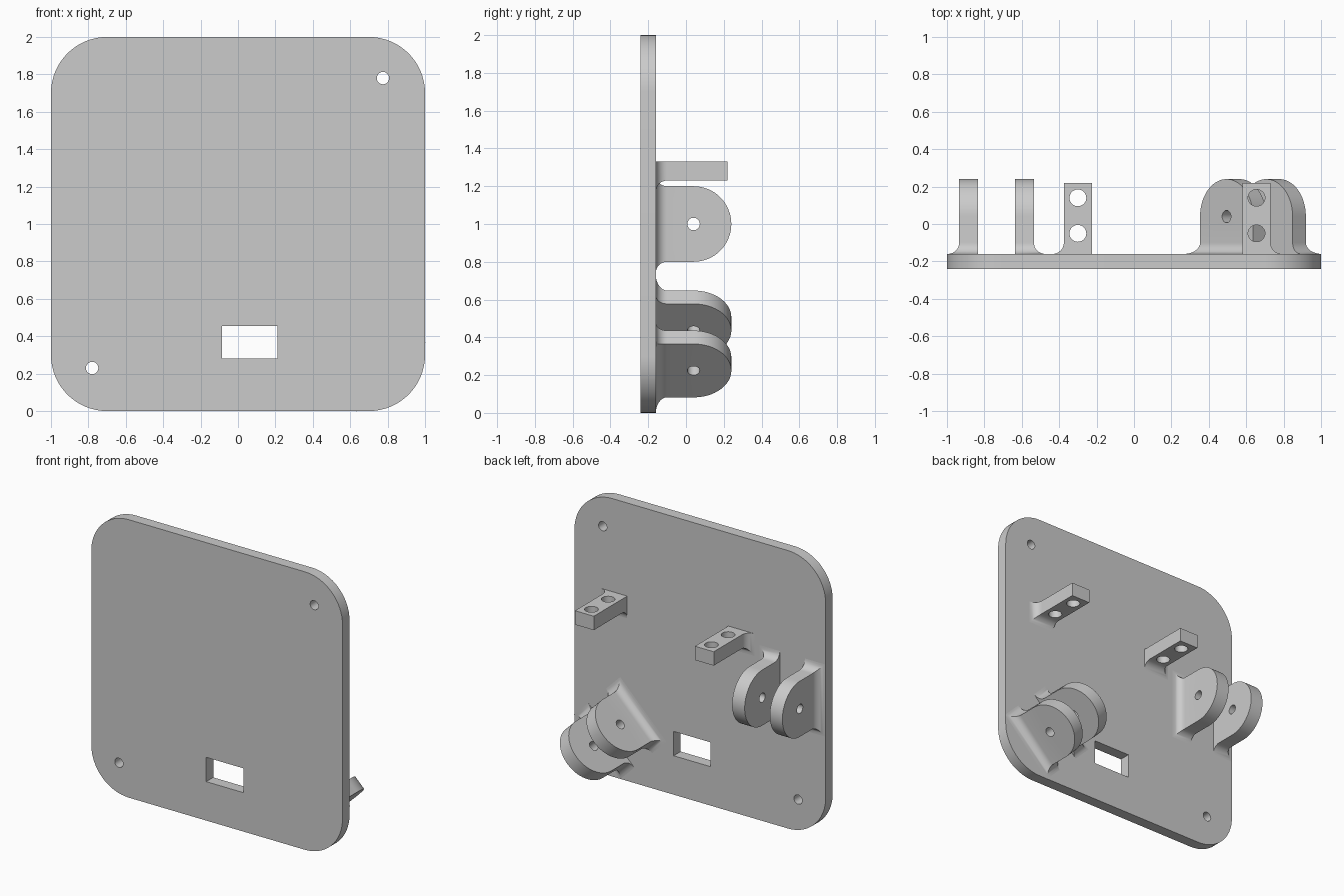
import bpy, bmesh
from math import sin, cos, pi, radians
from mathutils import Vector

cube = bpy.data.objects.get("Cube")
if cube:
    bpy.data.objects.remove(cube, do_unlink=True)

BACK = -0.16          # rear surface of the panel
FILLET = 0.06         # radius of the flare where a bracket meets the panel
NECK = BACK + FILLET

grey = bpy.data.materials.new("plain grey")
grey.use_nodes = True
grey.diffuse_color = (0.6, 0.6, 0.6, 1)
grey.node_tree.nodes["Principled BSDF"].inputs["Base Color"].default_value = (0.6, 0.6, 0.6, 1)


def arc(u, v, r, start, end, steps):
    return [(u + r * cos(radians(start + (end - start) * i / steps)),
             v + r * sin(radians(start + (end - start) * i / steps))) for i in range(steps + 1)]


def circle(u, v, r):
    return arc(u, v, r, 0, 360, 32)[:-1]


def rect(u0, u1, v0, v1):
    return [(u0, v0), (u1, v0), (u1, v1), (u0, v1)]


def slab(bm, loops, place, depth):
    """Fill an outline with holes, then extrude it along depth."""
    edges = []
    for loop in loops:
        vs = [bm.verts.new(place(u, v)) for u, v in loop]
        edges += [bm.edges.new((vs[i - 1], vs[i])) for i in range(len(vs))]
    bmesh.ops.triangle_fill(bm, edges=edges, use_beauty=True, normal=Vector(depth).normalized())
    new = bmesh.ops.extrude_face_region(bm, geom=bm.faces[:])
    moved = [g for g in new["geom"] if isinstance(g, bmesh.types.BMVert)]
    bmesh.ops.translate(bm, verts=moved, vec=depth)


def flare(bm, x0, x1, z0, z1, left, right, low, high):
    """Concave foot that widens towards the panel on the chosen sides."""
    caps = [f for f in bm.faces if all(abs(v.co.y - NECK) < 1e-5 for v in f.verts)]
    bmesh.ops.delete(bm, geom=caps, context="FACES_ONLY")
    rings = []
    steps = 8
    for i in range(steps + 1):
        a = pi / 2 * i / steps
        d = FILLET * (1 - cos(a))
        y = NECK - FILLET * sin(a)
        ring = rect(x0 - d * left, x1 + d * right, z0 - d * low, z1 + d * high)
        rings.append([bm.verts.new((x, y, z)) for x, z in ring])
    for a, b in zip(rings, rings[1:]):
        for k in range(4):
            bm.faces.new((a[k - 1], a[k], b[k], b[k - 1]))
    bmesh.ops.remove_doubles(bm, verts=bm.verts[:], dist=1e-5)


def finish(bm, name, location=(0, 0, 0), turn=0):
    bmesh.ops.recalc_face_normals(bm, faces=bm.faces[:])
    mesh = bpy.data.meshes.new(name)
    bm.to_mesh(mesh)
    bm.free()
    mesh.materials.append(grey)
    mesh.shade_smooth()
    mesh.set_sharp_from_angle(angle=radians(30))
    obj = bpy.data.objects.new(name, mesh)
    obj.location = location
    obj.rotation_euler = (0, turn, 0)
    bpy.context.collection.objects.link(obj)


# Rounded panel with two screw holes and a rectangular window
R = 0.3
outline = []
for cx, cz, start in ((1 - R, 2 - R, 0), (R - 1, 2 - R, 90), (R - 1, R, 180), (1 - R, R, 270)):
    outline += arc(cx, cz, R, start, start + 90, 16)
bm = bmesh.new()
slab(bm, [outline, circle(0.775, 1.78, 0.033), circle(-0.78, 0.23, 0.033),
          rect(-0.085, 0.21, 0.28, 0.455)],
     lambda u, v: (u, -0.24, v), (0, 0.08, 0))
finish(bm, "panel")


# Rounded hinge lugs, in pairs flared on their outer faces
def lug_pair(name, location, turn):
    for side, word in ((-1, "right"), (1, "left")):
        x0 = 0.15 * side - 0.05
        bm = bmesh.new()
        profile = [(0.2, NECK)] + arc(0, 0.04, 0.2, 0, 180, 32) + [(-0.2, NECK)]
        slab(bm, [profile, circle(0, 0.04, 0.033)],
             lambda u, v: (x0, v, u), (0.1, 0, 0))
        flare(bm, x0, x0 + 0.1, -0.2, 0.2, side < 0, side > 0, 1, 1)
        finish(bm, name + "_" + word, location, turn)


lug_pair("side_hinge_lug", (-0.735, 0, 1.0), 0)
lug_pair("angled_hinge_lug", (0.636, 0, 0.365), radians(45))

# Drilled mounting tabs, flared below and on the outer side
for name, x, side in (("mounting_tab_right", -0.3, -1), ("mounting_tab_left", 0.655, 1)):
    bm = bmesh.new()
    slab(bm, [rect(-0.075, 0.075, NECK, 0.22), circle(0, 0.14, 0.045), circle(0, -0.05, 0.045)],
         lambda u, v: (u, v, -0.05), (0, 0, 0.1))
    flare(bm, -0.075, 0.075, -0.05, 0.05, side < 0, side > 0, 1, 0)
    finish(bm, name, (x, 0, 1.28))
